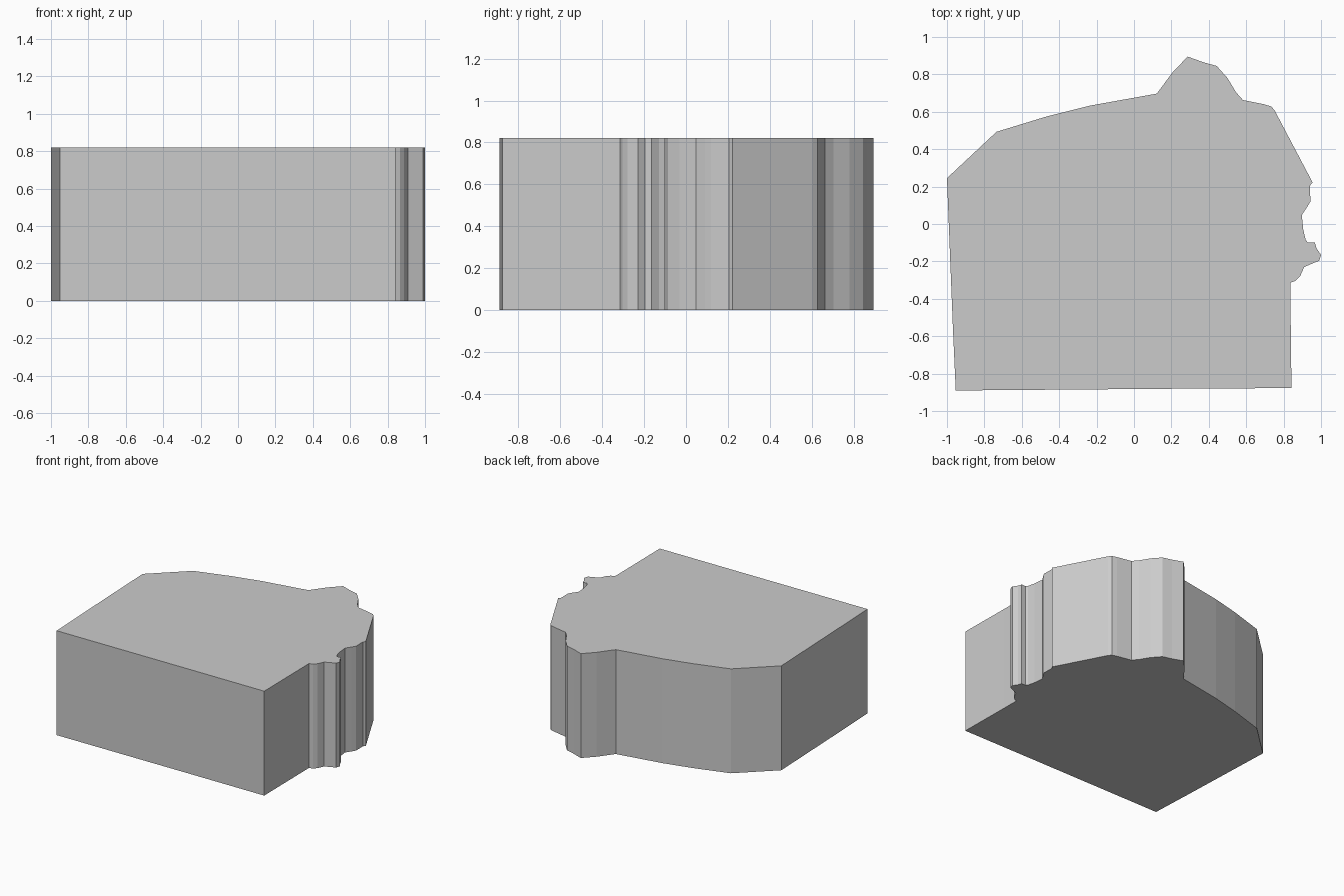
import bpy, bmesh

HEIGHT = 0.82

# Footprint outline, clockwise from the west corner
outline = [
    # curved back-left wall
    (-1.0, 0.245), (-0.735, 0.493), (-0.46, 0.577), (-0.235, 0.633), (0.122, 0.697),
    # back bump
    (0.207, 0.812), (0.287, 0.895), (0.37, 0.865), (0.442, 0.845), (0.50, 0.78),
    (0.545, 0.705), (0.582, 0.663), (0.695, 0.64), (0.735, 0.628), (0.753, 0.605),
    # ragged right side
    (0.955, 0.222), (0.941, 0.205), (0.943, 0.12), (0.925, 0.09), (0.897, 0.048),
    (0.905, -0.03), (0.918, -0.085), (0.93, -0.1), (0.967, -0.1), (0.976, -0.13),
    (1.0, -0.165), (0.99, -0.196), (0.91, -0.23), (0.888, -0.28), (0.865, -0.303),
    (0.836, -0.314), (0.837, -0.45),
    # straight front and left walls
    (0.842, -0.877), (0.175, -0.881), (-0.953, -0.89), (-0.968, -0.56),
]

# Extrude the footprint into a block
bm = bmesh.new()
base = bm.faces.new([bm.verts.new((x, y, 0)) for x, y in outline])
top = bmesh.ops.extrude_face_region(bm, geom=[base], use_keep_orig=True)
for v in top["geom"]:
    if isinstance(v, bmesh.types.BMVert):
        v.co.z = HEIGHT
bmesh.ops.recalc_face_normals(bm, faces=bm.faces)
mesh = bpy.data.meshes.new("block")
bm.to_mesh(mesh)
bm.free()
block = bpy.data.objects.new("block", mesh)
bpy.context.collection.objects.link(block)
